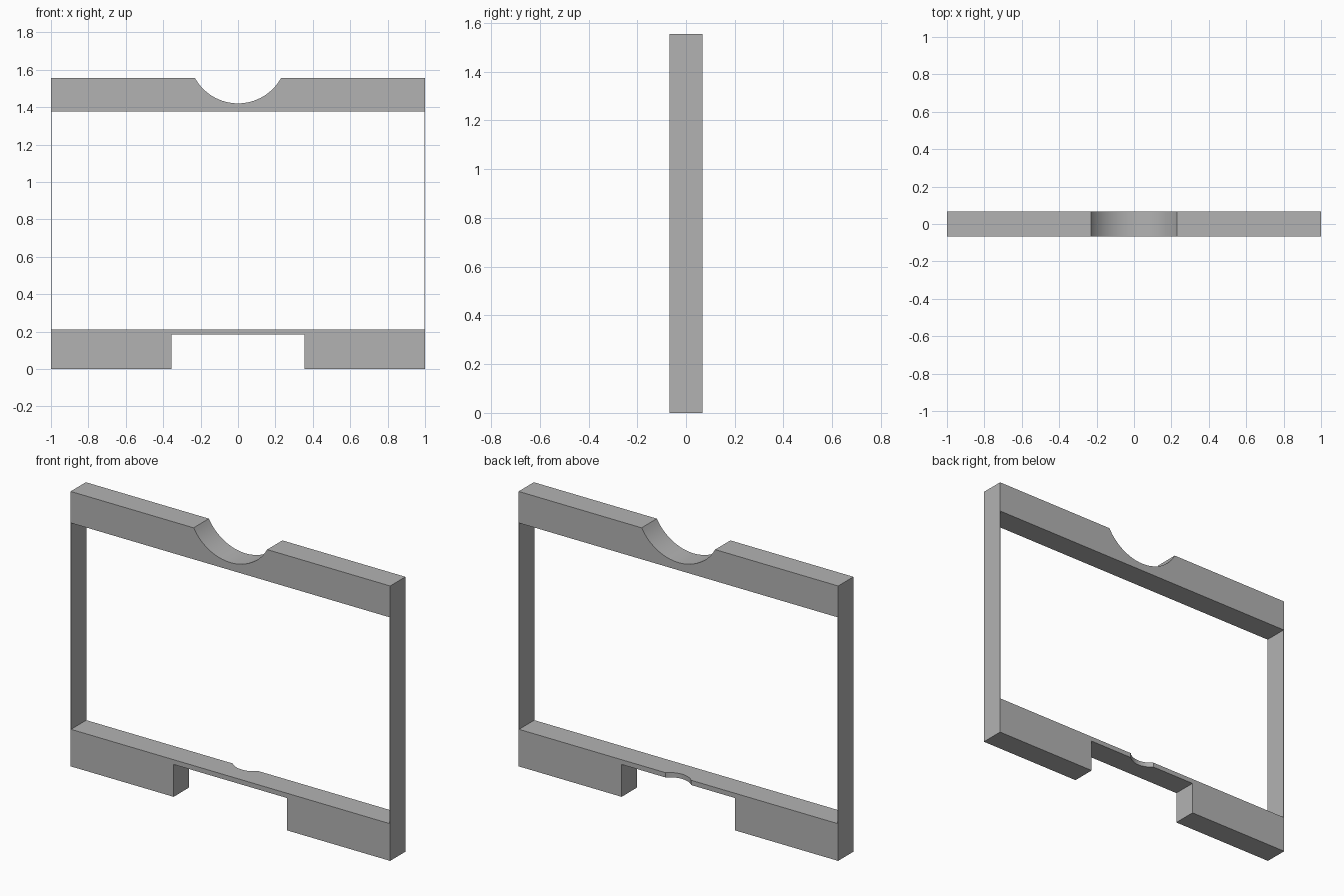
import bpy, bmesh
from math import asin, sin, cos

cube = bpy.data.objects.get("Cube")
if cube:
    bpy.data.objects.remove(cube, do_unlink=True)

grey = bpy.data.materials.new("plain grey")
grey.use_nodes = True
colour = (0.45, 0.45, 0.45, 1)
grey.diffuse_color = colour
grey.node_tree.nodes["Principled BSDF"].inputs["Base Color"].default_value = colour

HALF_D = 0.068      # half the depth of the frame
TOP = 1.555
BAR_BASE = 1.377    # underside of the top bar
SILL = 0.21         # upper face of the bottom bar
SKIN = 0.003        # thickness of the side walls


def arc(half_width, depth, level, steps):
    """Points of a round dip below a level, from +x to -x."""
    r = (half_width ** 2 + depth ** 2) / (2 * depth)
    a = asin(half_width / r)
    mid = level - depth + r
    angles = [a - 2 * a * i / steps for i in range(steps + 1)]
    return [(r * sin(t), mid - r * cos(t)) for t in angles]


def prism(name, outline, place, offset):
    """Extrude a flat outline, placed in space, along an offset."""
    bm = bmesh.new()
    face = bm.faces.new([bm.verts.new(place(*p)) for p in outline])
    ext = bmesh.ops.extrude_face_region(bm, geom=[face])
    new = [v for v in ext["geom"] if isinstance(v, bmesh.types.BMVert)]
    bmesh.ops.translate(bm, verts=new, vec=offset)
    bmesh.ops.recalc_face_normals(bm, faces=bm.faces)
    mesh = bpy.data.meshes.new(name)
    bm.to_mesh(mesh)
    bm.free()
    mesh.materials.append(grey)
    obj = bpy.data.objects.new(name, mesh)
    bpy.context.collection.objects.link(obj)
    return obj


def smooth(obj):
    bpy.ops.object.select_all(action="DESELECT")
    obj.select_set(True)
    bpy.context.view_layer.objects.active = obj
    bpy.ops.object.shade_smooth_by_angle(angle=0.5)


def front(x, z):
    return (x, -HALF_D, z)


through = (0, 2 * HALF_D, 0)

# Top bar with the large round dip
dip = arc(0.23, 0.135, TOP, 32)
top_bar = prism("top_bar", [(-1, BAR_BASE), (1, BAR_BASE), (1, TOP)] + dip + [(-1, TOP)],
                front, through)
smooth(top_bar)

# Bottom bar with a wide slot between two feet
slot = [(-0.355, 0), (-0.355, 0.183), (0.355, 0.183), (0.355, 0)]
bottom_bar = prism("bottom_bar", [(-1, 0)] + slot + [(1, 0), (1, SILL), (-1, SILL)],
                   front, through)

# Small thumb notch cut into the back edge of the bottom bar
notch = arc(0.08, 0.034, HALF_D, 16)
lip = HALF_D + 0.05
cutter = prism("notch_cutter", [(-0.08, lip), (0.08, lip)] + notch,
               lambda x, y: (x, y, 0.1), (0, 0, 0.2))
cutter.hide_render = True
cut = bottom_bar.modifiers.new("notch", "BOOLEAN")
cut.operation = "DIFFERENCE"
cut.solver = "EXACT"
cut.object = cutter
smooth(bottom_bar)
bpy.ops.object.modifier_apply(modifier="notch")
bpy.data.objects.remove(cutter, do_unlink=True)

# Thin side walls joining the bars
for side, s in (("left", 1), ("right", -1)):
    wall = [(s, SILL), (s, BAR_BASE), (s * (1 - SKIN), BAR_BASE), (s * (1 - SKIN), SILL)]
    prism(side + "_wall", wall, front, through)
